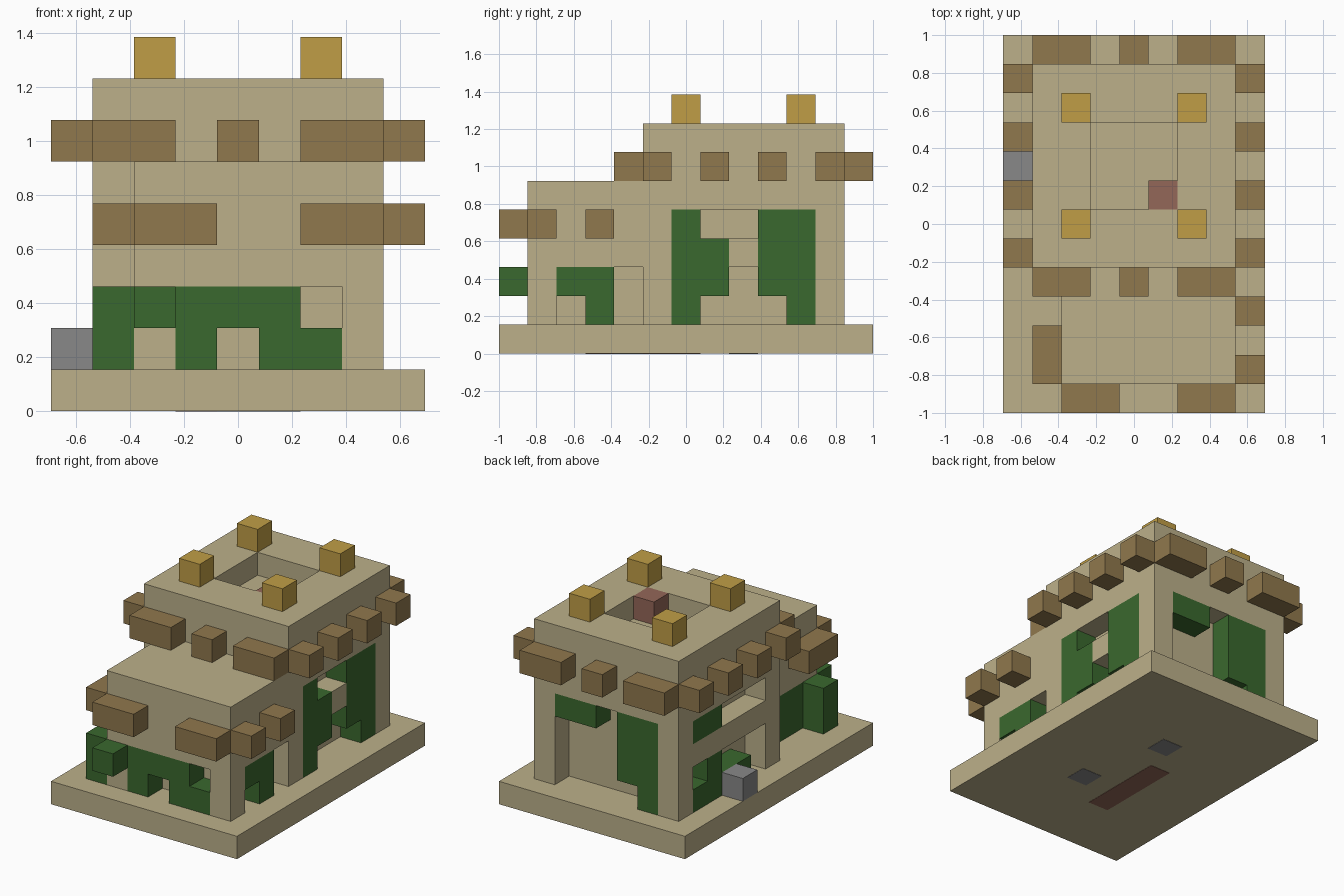
import bpy
import bmesh
from itertools import product
from mathutils import Vector

default_cube = bpy.data.objects.get("Cube")
if default_cube:
    bpy.data.objects.remove(default_cube, do_unlink=True)

UNIT = 2 / 13
ORIGIN = Vector((-4.5, -6.5, 0))


def make_material(name, red, green, blue):
    def linear(value):
        value /= 255
        return value / 12.92 if value <= 0.04045 else ((value + 0.055) / 1.055) ** 2.4

    colour = (linear(red), linear(green), linear(blue), 1)
    material = bpy.data.materials.new(name)
    material.diffuse_color = colour
    material.use_nodes = True
    shader = material.node_tree.nodes["Principled BSDF"]
    shader.inputs["Base Color"].default_value = colour
    shader.inputs["Roughness"].default_value = 0.9
    return material


sandstone = make_material("sandstone", 188, 176, 138)
timber = make_material("brown_timber", 144, 120, 77)
leaf_green = make_material("leaf_green", 58, 104, 46)
golden = make_material("gold", 192, 158, 70)
stone_grey = make_material("stone_grey", 136, 136, 136)
brick_red = make_material("brick_red", 148, 103, 88)


def block(x, y, z, width=1, depth=1, height=1):
    """Grid cells filled by one rectangular block."""
    return set(product(range(x, x + width), range(y, y + depth), range(z, z + height)))


def union(blocks):
    return set().union(*blocks)


def build_part(name, cells, material):
    """Skin a set of grid cells with its outer faces only."""
    bm = bmesh.new()
    for cell in cells:
        centre = Vector(cell) + Vector((0.5, 0.5, 0.5))
        for axis, sign in product(range(3), (-1, 1)):
            normal = Vector((0, 0, 0))
            normal[axis] = sign
            if tuple(int(c) for c in Vector(cell) + normal) in cells:
                continue
            side = Vector((0, 0, 0))
            side[(axis + 1) % 3] = 0.5
            up = normal.cross(side)
            middle = centre + normal / 2
            corners = (-side - up, side - up, side + up, up - side)
            bm.faces.new([bm.verts.new((middle + c + ORIGIN) * UNIT) for c in corners])
    bmesh.ops.remove_doubles(bm, verts=bm.verts, dist=0.0001)
    mesh = bpy.data.meshes.new(name)
    bm.to_mesh(mesh)
    bm.free()
    mesh.materials.append(material)
    part = bpy.data.objects.new(name, mesh)
    bpy.context.collection.objects.link(part)
    return part


# Vines growing in the openings of each wall
front_vines = union([
    block(1, 1, 1, height=2), block(2, 0, 2), block(3, 1, 2, width=3),
    block(3, 1, 1), block(5, 1, 1, width=2)])
right_vines = union([
    block(7, 2, 2, depth=2), block(7, 3, 1),
    block(7, 6, 1, height=4), block(7, 7, 2, height=2),
    block(7, 9, 2, depth=2, height=3), block(7, 10, 1)])
left_vines = union([
    block(2, 2, 1, depth=2, height=2), block(1, 9, 4, depth=2),
    block(1, 10, 1), block(1, 9, 1, height=2), block(1, 7, 1, depth=2)])
back_vines = union([
    block(2, 11, 2, width=2, height=3), block(2, 11, 1),
    block(5, 11, 4, width=2)])
vines = union([front_vines, right_vines, left_vines, back_vines])

# Recessed doors and windows, and the sunken roof
side_openings = [block(x, 6, z, depth=5, height=h) for x in (1, 7) for z, h in ((1, 2), (4, 1))]
porch_openings = [block(3, 1, 1, width=4, height=2)]
porch_openings += [block(x, 2, 1, depth=3, height=2) for x in (2, 7)]
back_opening = block(2, 11, 1, width=5, height=4)
roof_well = block(3, 7, 7, width=3, depth=3)
openings = union(side_openings + porch_openings + [back_opening, roof_well])

# Base slab, tall hall and lower front hall
build_part("base_slab", block(0, 0, 0, 9, 13, 1), sandstone)
hall = block(1, 5, 1, 7, 7, 7)
porch = block(2, 1, 1, 6, 4, 5)
build_part("temple_walls", (hall | porch) - openings - vines, sandstone)
for side, cells in (("front", front_vines), ("right_side", right_vines),
                    ("left_side", left_vines), ("back", back_vines)):
    build_part(side + "_vines", cells, leaf_green)

# Timber blocks around the upper hall
upper = [block(x, y, 6) for x in (0, 8) for y in range(5, 12, 2)]
upper += [block(x, y, 6, width=w) for y in (4, 12) for x, w in ((1, 2), (4, 1), (6, 2))]
build_part("upper_timber_blocks", union(upper), timber)

# Timber blocks around the front hall
lower = [block(x, 0, 4, width=2) for x in (2, 6)]
lower += [block(8, y, 4) for y in (1, 3)] + [block(1, 1, 4, depth=2)]
build_part("lower_timber_blocks", union(lower), timber)

# Roof ornaments and loose stone
build_part("roof_corner_blocks", union(block(x, y, 8) for x in (2, 6) for y in (6, 10)), golden)
build_part("roof_well_brick", block(5, 7, 7), brick_red)
build_part("loose_stone", block(0, 8, 1), stone_grey)


# Thin inlays under the base
def inlay(name, cells, material):
    part = build_part(name, cells, material)
    for vertex in part.data.vertices:
        vertex.co.z = vertex.co.z * 0.02 - 0.002


inlay("underside_grey_inlays", block(4, 8, 0) | block(5, 4, 0), stone_grey)
inlay("underside_red_inlay", block(3, 3, 0, depth=4), brick_red)
